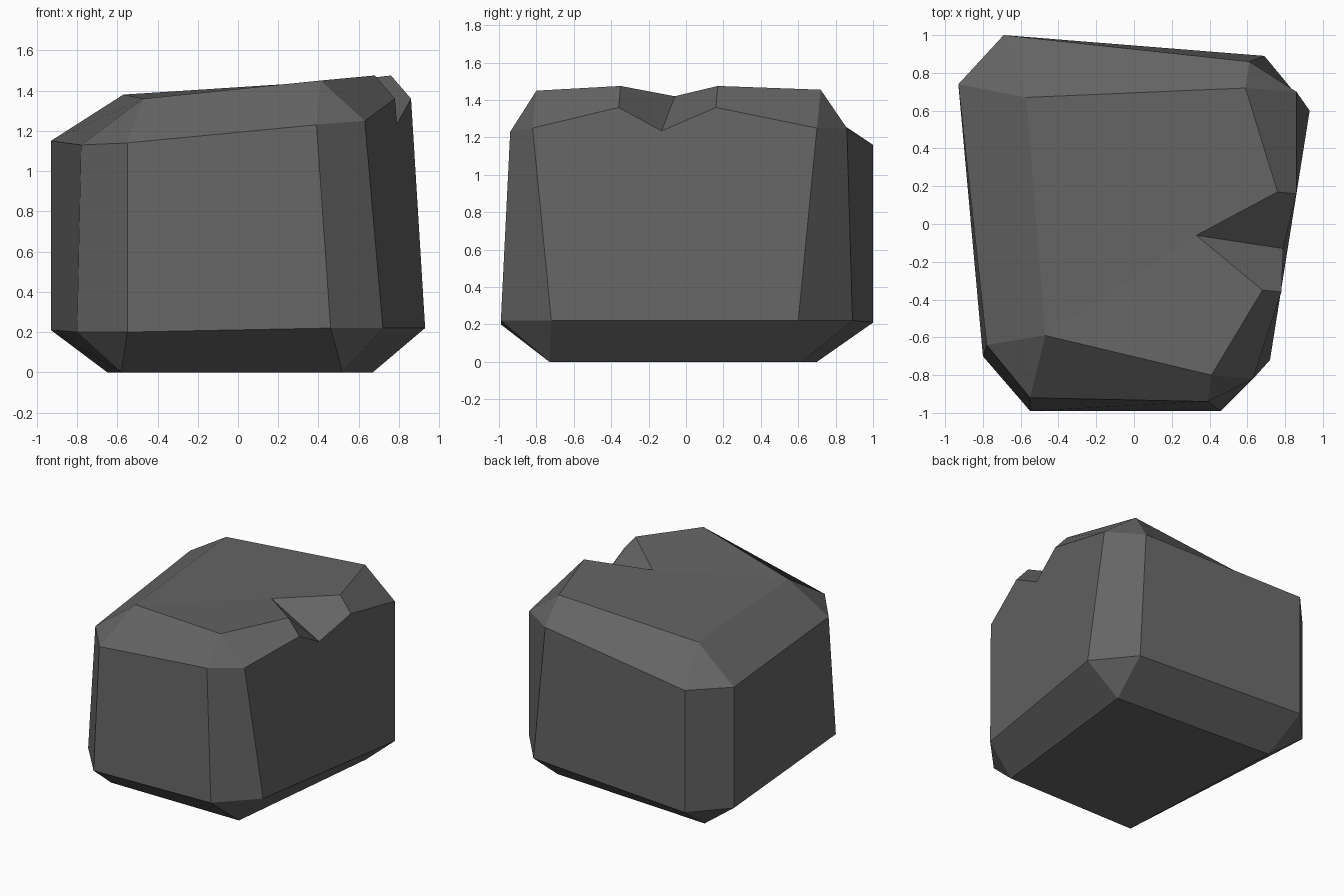
import bpy, bmesh

if "Cube" in bpy.data.objects:
    bpy.data.objects.remove(bpy.data.objects["Cube"])

# Faceted boulder: four base corners, two eight-sided rings, four top corners and a notch
# (rings run counter-clockwise from the front left corner)
base = [(-.58, -.73, 0), (.52, -.73, 0), (.67, .62, 0), (-.65, .70, 0)]
lower = [(-.55, -.99, .20), (.46, -.99, .22), (.72, -.72, .22), (.93, .60, .22),
         (.69, .89, .22), (-.69, 1.0, .21), (-.93, .74, .21), (-.80, -.70, .20)]
upper = [(-.55, -.92, 1.14), (.39, -.94, 1.23), (.63, -.82, 1.25), (.86, .70, 1.25),
         (.61, .86, 1.25), (-.69, 1.0, 1.16), (-.93, .74, 1.15), (-.78, -.64, 1.13)]
crown = [(-.47, -.59, 1.36), (.41, -.80, 1.45), (.59, .72, 1.455), (-.57, .67, 1.38)]
notch = [(.68, -.35, 1.475), (.78, -.36, 1.36), (.79, -.13, 1.235),
         (.86, .16, 1.36), (.76, .17, 1.475), (.33, -.06, 1.42)]

bm = bmesh.new()
B, L, U, C, N = [[bm.verts.new(p) for p in pts] for pts in (base, lower, upper, crown, notch)]
top1, out1, low, out2, top2, tip = N


def bevel_band(ring, corners, skip=None):
    """Triangle at every corner and a sloping quad along every side."""
    for k in range(4):
        bm.faces.new((ring[2 * k - 1], ring[2 * k], corners[k]))
        if k != skip:
            bm.faces.new((ring[2 * k], ring[2 * k + 1], corners[(k + 1) % 4], corners[k]))


# Underside and bevelled bands; side 1 (right) is opened for the notch
bm.faces.new(B[::-1])
bevel_band(L, B)
bevel_band(U, C, skip=1)

# Upright sides
for i in range(8):
    gap = [out2, low, out1] if i == 2 else []
    bm.faces.new([L[i], L[(i + 1) % 8], U[(i + 1) % 8]] + gap + [U[i]])

# Right bevel either side of the notch, notch walls, top facets
for face in ((C[1], U[2], out1, top1), (top2, out2, U[3], C[2]),
             (top1, out1, low, tip), (tip, low, out2, top2),
             (C[0], C[1], top1, tip), (C[0], tip, top2, C[2], C[3])):
    bm.faces.new(face)

bmesh.ops.recalc_face_normals(bm, faces=bm.faces)
mesh = bpy.data.meshes.new("boulder")
bm.to_mesh(mesh)
bm.free()

stone = bpy.data.materials.new("dark grey stone")
stone.diffuse_color = (.13, .13, .13, 1)
stone.use_nodes = True
stone.node_tree.nodes["Principled BSDF"].inputs["Base Color"].default_value = stone.diffuse_color
mesh.materials.append(stone)
bpy.context.collection.objects.link(bpy.data.objects.new("boulder", mesh))
